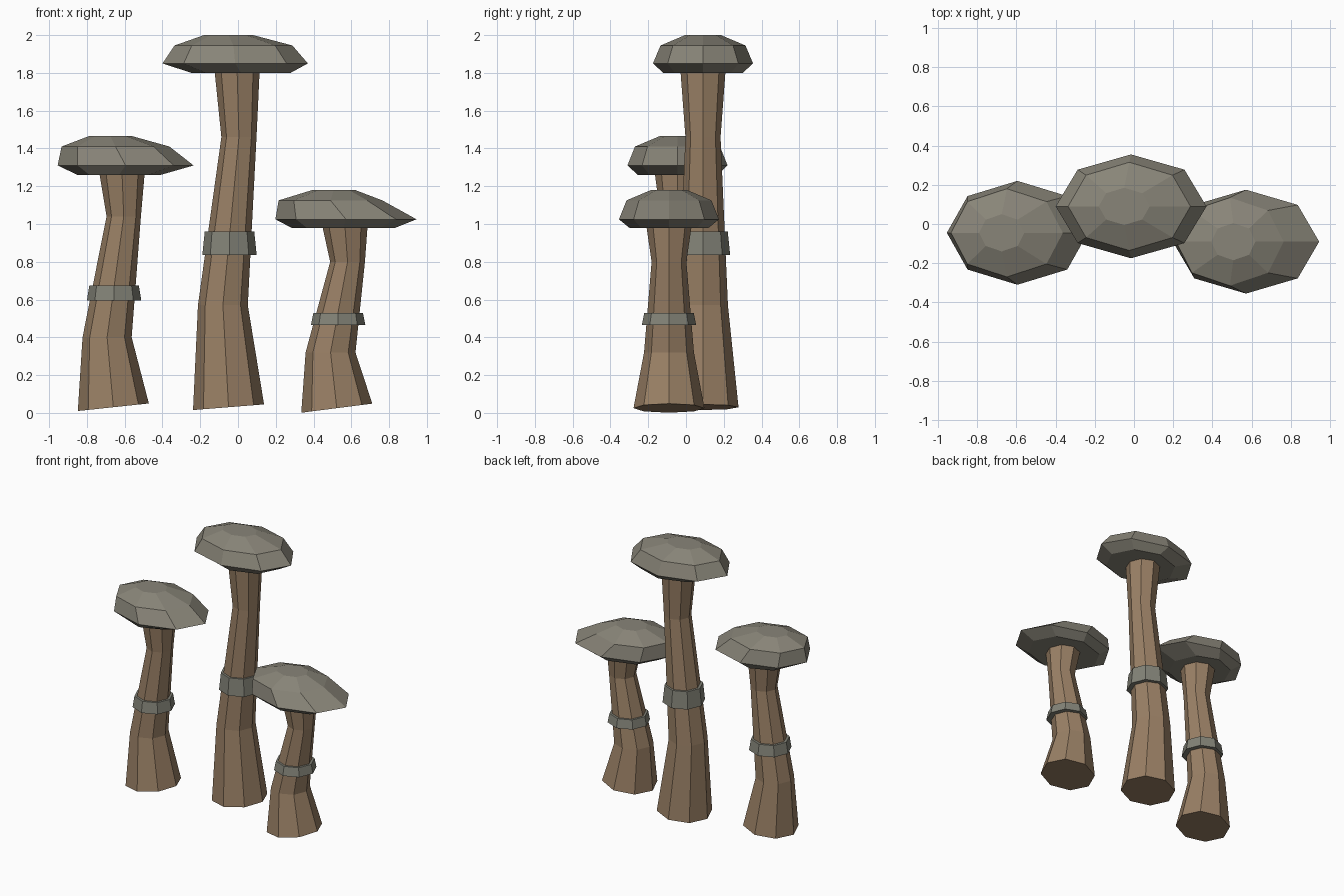
import bpy, bmesh, math

if "Cube" in bpy.data.objects:
    bpy.data.objects.remove(bpy.data.objects["Cube"])

SIDES = 8


def material(name, rgb):
    m = bpy.data.materials.new(name)
    m.diffuse_color = (*rgb, 1)
    m.use_nodes = True
    m.node_tree.nodes["Principled BSDF"].inputs["Base Color"].default_value = m.diffuse_color
    return m


BARK = material("brown_bark", (0.32, 0.215, 0.13))
CAP = material("grey_cap", (0.25, 0.235, 0.19))
BAND = material("grey_band", (0.225, 0.225, 0.185))


def loft(name, rings, mat):
    """Closed flat-shaded loft; ring = (cx, cy, z, rx, ry, tilt rise per side)."""
    bm = bmesh.new()
    loops = []
    for cx, cy, z, rx, ry, rise in rings:
        loop = []
        for i in range(SIDES):
            a = 2 * math.pi * i / SIDES
            c, s = math.cos(a), math.sin(a)
            loop.append(bm.verts.new((cx + rx * c, cy + ry * s, z + rise * c)))
        loops.append(loop)
    for low, up in zip(loops, loops[1:]):
        for i in range(SIDES):
            j = (i + 1) % SIDES
            bm.faces.new((low[i], low[j], up[j], up[i]))
    bm.faces.new(loops[0][::-1])
    bm.faces.new(loops[-1])
    me = bpy.data.meshes.new(name)
    bm.to_mesh(me)
    bm.free()
    me.materials.append(mat)
    ob = bpy.data.objects.new(name, me)
    bpy.context.collection.objects.link(ob)
    return ob


def span(y, z, x0, x1, ry):
    """Ring reaching from x0 to x1 at height z."""
    return ((x0 + x1) / 2, y, z, (x1 - x0) / 2, ry, 0)


def mushroom(tag, y, base_x, base_z, rise, stem, band, cap):
    # bent stem with a slanted foot
    rings = [(base_x, y, base_z, 0.188, 0.188, rise)]
    rings += [(x, y, z, r, r, 0) for x, z, r in stem]
    loft(tag + "_stem", rings, BARK)
    # flared collar band
    x, z0, z1 = band
    loft(tag + "_band", [(x, y, z0, 0.144, 0.144, 0),
                         (x, y, z1, 0.131, 0.131, 0)], BAND)
    # faceted cap: underside, rim, shoulder, crown
    depths = (0.21, 0.265, 0.225, 0.095)
    loft(tag + "_cap", [span(y, z, x0, x1, d)
                        for (z, x0, x1), d in zip(cap, depths)], CAP)


mushroom("left", -0.045, -0.66, 0.03, 0.02,
         [(-0.693, 0.40, 0.13), (-0.605, 1.04, 0.091), (-0.614, 1.27, 0.12)],
         (-0.656, 0.595, 0.675),
         [(1.26, -0.85, -0.41), (1.31, -0.955, -0.235),
          (1.41, -0.934, -0.363), (1.465, -0.79, -0.56)])

mushroom("middle", 0.09, -0.05, 0.03, 0.015,
         [(-0.08, 0.57, 0.132), (0.005, 1.46, 0.093), (-0.005, 1.82, 0.12)],
         (-0.045, 0.835, 0.96),
         [(1.80, -0.246, 0.278), (1.85, -0.40, 0.37),
          (1.945, -0.336, 0.288), (2.0, -0.18, 0.08)])

mushroom("right", -0.09, 0.523, 0.025, 0.024,
         [(0.49, 0.32, 0.132), (0.58, 0.80, 0.092), (0.566, 0.99, 0.12)],
         (0.53, 0.465, 0.53),
         [(0.98, 0.283, 0.833), (1.025, 0.198, 0.945),
          (1.125, 0.215, 0.764), (1.18, 0.394, 0.62)])
